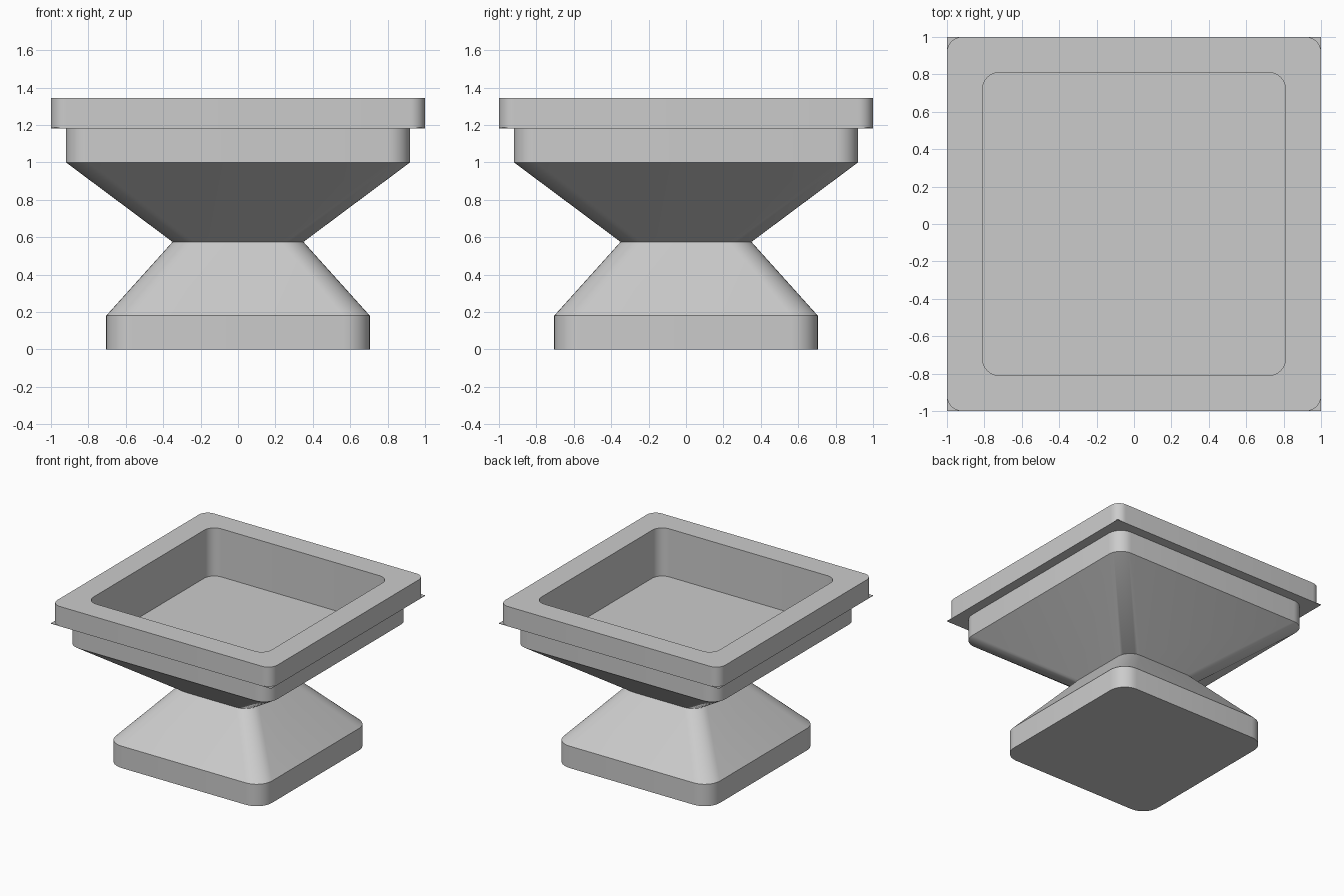
import bpy
import bmesh
import math

cube = bpy.data.objects.get("Cube")
if cube:
    bpy.data.objects.remove(cube, do_unlink=True)

stone = bpy.data.materials.new("plain grey")
stone.use_nodes = True
GREY = (0.6, 0.6, 0.6, 1)
stone.diffuse_color = GREY
stone.node_tree.nodes["Principled BSDF"].inputs["Base Color"].default_value = GREY

STEPS = 8  # segments per rounded corner


def rounded_square(bm, half, radius, z):
    """Ring of vertices around a square with rounded corners."""
    ring = []
    for corner in range(4):
        mid = math.pi / 4 + corner * math.pi / 2
        cx = math.copysign(half - radius, math.cos(mid))
        cy = math.copysign(half - radius, math.sin(mid))
        for i in range(STEPS + 1):
            a = (corner + i / STEPS) * math.pi / 2
            ring.append(bm.verts.new((cx + radius * math.cos(a), cy + radius * math.sin(a), z)))
    return ring


def loft(name, sections, cap_start=False, cap_end=False, closed=False):
    """Skin a list of (half width, corner radius, height) sections."""
    bm = bmesh.new()
    rings = [rounded_square(bm, *s) for s in sections]
    pairs = list(zip(rings, rings[1:]))
    if closed:
        pairs.append((rings[-1], rings[0]))
    for low, high in pairs:
        for i in range(len(low)):
            j = (i + 1) % len(low)
            bm.faces.new((low[i], low[j], high[j], high[i]))
    if cap_start:
        bm.faces.new(rings[0][::-1])
    if cap_end:
        bm.faces.new(rings[-1])
    bmesh.ops.remove_doubles(bm, verts=bm.verts, dist=0.0001)
    bmesh.ops.recalc_face_normals(bm, faces=bm.faces)
    mesh = bpy.data.meshes.new(name)
    bm.to_mesh(mesh)
    bm.free()
    mesh.materials.append(stone)
    obj = bpy.data.objects.new(name, mesh)
    bpy.context.collection.objects.link(obj)
    bpy.ops.object.select_all(action="DESELECT")
    obj.select_set(True)
    bpy.context.view_layer.objects.active = obj
    bpy.ops.object.shade_smooth_by_angle(angle=math.radians(30))
    return obj


BASE_TOP, NECK, BOWL_LOW, RIM_LOW, TOP = 0.18, 0.575, 1.0, 1.185, 1.345
FLOOR = 0.95

# Foot with straight sides tapering to the neck
loft("pedestal", [(0.705, 0.14, 0), (0.705, 0.14, BASE_TOP), (0.35, 0.12, NECK)],
     cap_start=True, cap_end=True)

# Flared bowl, open at the top, with an inner basin
loft("bowl", [(0.35, 0.12, NECK), (0.92, 0.12, BOWL_LOW), (0.92, 0.12, RIM_LOW),
              (0.81, 0.09, RIM_LOW), (0.81, 0.09, FLOOR)],
     cap_start=True, cap_end=True)

# Overhanging rim with rounded corners
loft("rim", [(1, 0.08, RIM_LOW), (1, 0.08, TOP), (0.81, 0.09, TOP), (0.81, 0.09, RIM_LOW)],
     closed=True)

# Thin square-cornered plate beneath the rim
loft("rim_underside", [(1, 0, RIM_LOW - 0.003), (1, 0, RIM_LOW + 0.001),
                       (0.81, 0.09, RIM_LOW + 0.001), (0.81, 0.09, RIM_LOW - 0.003)],
     closed=True)
